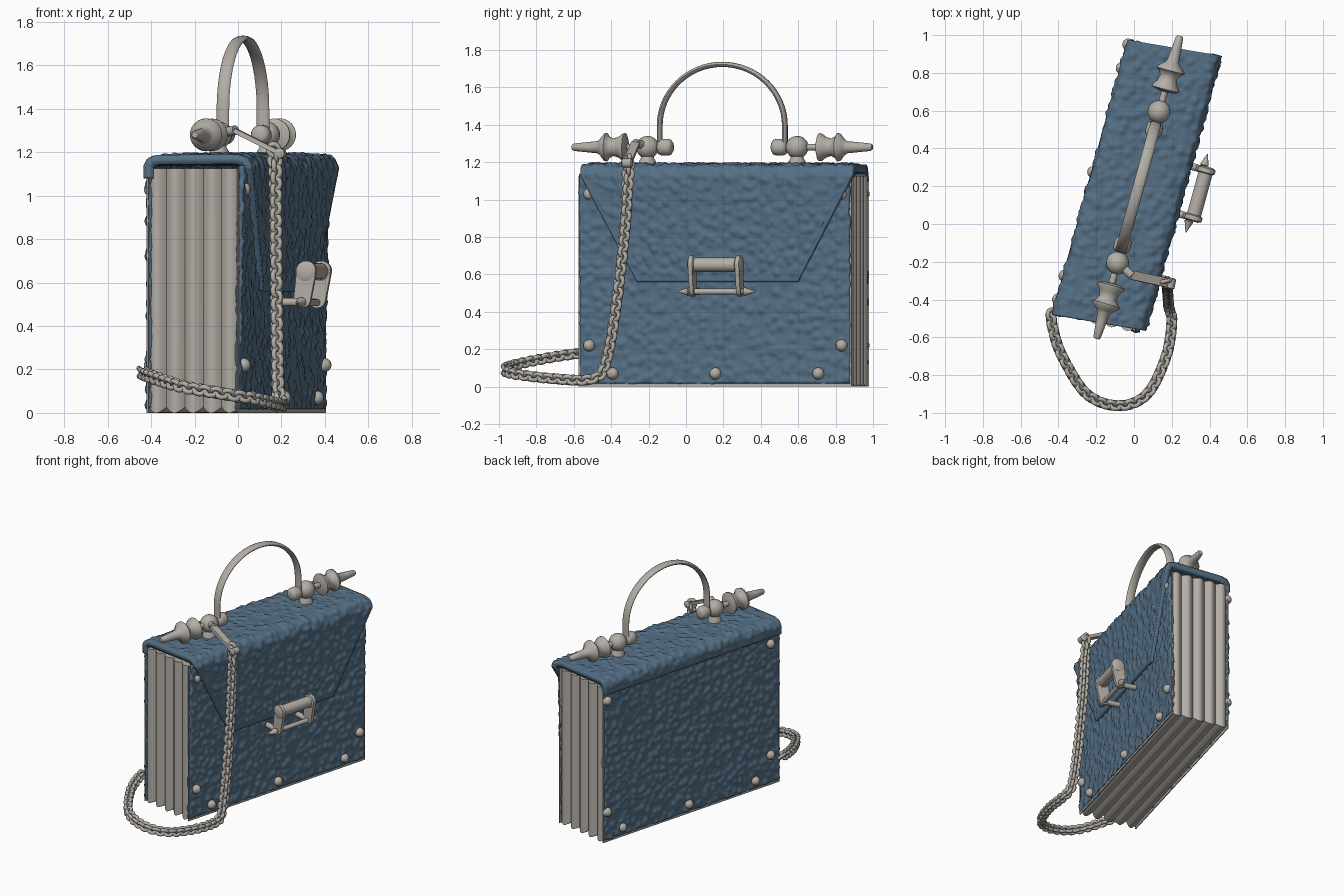
import bpy, bmesh, math
from mathutils import Vector, Matrix, noise

if "Cube" in bpy.data.objects:
    bpy.data.objects.remove(bpy.data.objects["Cube"])

TH = math.radians(15.4)
# local frame of the bag: X = towards the flap side, Y = along the bag, Z = up
FRAME = Matrix.Translation((-0.008, 0.2025, 0)) @ Matrix.Rotation(-TH, 4, 'Z')


def material(name, rgb):
    m = bpy.data.materials.new(name)
    m.diffuse_color = (*rgb, 1)
    m.use_nodes = True
    m.node_tree.nodes["Principled BSDF"].inputs["Base Color"].default_value = m.diffuse_color
    return m


BLUE = material("slate_blue_leather", (0.09, 0.16, 0.235))
BONE = material("bone_grey", (0.45, 0.42, 0.38))


def add(name, verts, faces, mat, world=False, angle=45):
    me = bpy.data.meshes.new(name)
    me.from_pydata([tuple(v) for v in verts], [], faces)
    me.materials.append(mat)
    ob = bpy.data.objects.new(name, me)
    bpy.context.collection.objects.link(ob)
    if not world:
        ob.matrix_world = FRAME
    bpy.ops.object.select_all(action='DESELECT')
    ob.select_set(True)
    bpy.context.view_layer.objects.active = ob
    bpy.ops.object.shade_smooth_by_angle(angle=math.radians(angle))
    return ob


def loft(name, rings, mat, world=False, angle=45):
    """Skin a list of equal rings and cap the ends."""
    n, m = len(rings[0]), len(rings)
    verts = [v for r in rings for v in r]
    faces = [(i * n + j, i * n + (j + 1) % n, (i + 1) * n + (j + 1) % n, (i + 1) * n + j)
             for i in range(m - 1) for j in range(n)]
    faces += [tuple(range(n))[::-1], tuple(range((m - 1) * n, m * n))]
    ob = add(name, verts, faces, mat, world, angle)
    bm = bmesh.new()
    bm.from_mesh(ob.data)
    bmesh.ops.recalc_face_normals(bm, faces=bm.faces)
    bm.to_mesh(ob.data)
    bm.free()
    return ob


def lathe(name, profile, origin, axis, mat=BONE, n=20, world=False):
    """Revolve (distance along axis, radius) pairs around an axis."""
    q = Vector((0, 0, 1)).rotation_difference(Vector(axis))
    rings = [[Vector(origin) + q @ Vector((r * math.cos(2 * math.pi * k / n), r * math.sin(2 * math.pi * k / n), t))
              for k in range(n)] for t, r in profile]
    return loft(name, rings, mat, world=world)


def ball(name, centre, r, axis=(0, 0, 1), n=18):
    prof = [(-r * math.cos(math.pi * k / 10), max(r * math.sin(math.pi * k / 10), 0.0005)) for k in range(11)]
    return lathe(name, prof, centre, axis, n=n)


def sheet(name, f, nu, nv, margin=0.0, thick=0.025):
    """Scaly leather sheet; f(u,v) gives a point, du x dv points outward."""
    e, verts = 1e-3, []
    for j in range(nv + 1):
        for i in range(nu + 1):
            u, v = i / nu, j / nv
            p = f(u, v)
            n = (f(min(u + e, 1), v) - f(max(u - e, 0), v)).cross(f(u, min(v + e, 1)) - f(u, max(v - e, 0))).normalized()
            d = noise.voronoi(p / 0.046)[0][0]
            edge = min(u, 1 - u, v, 1 - v)
            bump = max(0, 1 - 1.5 * d) if edge >= margin else 0.15
            verts.append(p + n * 0.016 * bump)
    w = nu + 1
    faces = [(j * w + i, j * w + i + 1, (j + 1) * w + i + 1, (j + 1) * w + i) for j in range(nv) for i in range(nu)]
    ob = add(name, verts, faces, BLUE, angle=60)
    s = ob.modifiers.new("thickness", 'SOLIDIFY')
    s.thickness, s.offset = thick, -1
    return ob


# pleated body: five rounded folds that wrap both ends and the bottom, with thin rims
SKEW = 0.05
rings = []
for k in range(81):
    s = k / 80
    w = 0.0 if s < 0.02 or s > 0.98 else 0.026 * (1 - abs(math.sin(5 * math.pi * s)))
    b = -0.216 + 0.432 * s
    o = SKEW * b
    rings.append([(b, o - 0.757 + w, w), (b, o + 0.757 - w, w), (b, o + 0.757 - w, 1.125), (b, o - 0.757 + w, 1.125)])
loft("pleated_body", rings, BONE, angle=60)

# scaly panels and flap
sheet("front_panel", lambda u, v: Vector((0.217 + 0.022 * v * v, 0.011 - 0.748 + 1.496 * u, 0.018 + 1.12 * v)), 140, 104)
sheet("back_panel", lambda u, v: Vector((-0.217, -0.011 - 0.748 + 1.496 * v, 0.018 + 1.12 * u)), 104, 140)

PROF = [Vector(p) for p in [(-0.228, 1.08), (-0.228, 1.14), (-0.21, 1.172), (-0.17, 1.185), (0.2, 1.188),
                            (0.25, 1.175), (0.272, 1.13), (0.243, 0.56)]]
LEN = [(PROF[i + 1] - PROF[i]).length for i in range(len(PROF) - 1)]


def flap_point(u, v):
    d = u * sum(LEN)
    for i, l in enumerate(LEN):
        if d <= l or i == len(LEN) - 1:
            break
        d -= l
    p = PROF[i].lerp(PROF[i + 1], min(d / l, 1))
    t = max(0, (1.13 - p.y) / 0.57) if p.x > 0 else 0
    half = 0.755 - 0.31 * t
    return Vector((p.x, 0.006 + 0.1 * p.x + half * (2 * v - 1), p.y))


sheet("flap", flap_point, 104, 140, margin=0.02, thick=0.045)

# studs on both panels
for side, b in (("front", 0.225), ("back", -0.22)):
    for a, z in ((-0.7, 0.22), (0.7, 0.22), (-0.57, 0.07), (0, 0.07), (0.57, 0.07), (-0.7, 1.03), (0.7, 1.03)):
        ball(side + "_stud", (b, a + 0.015, z), 0.032, n=14)

# handle posts, spindles and knobs, mirrored about the middle
SPINDLE = [(0.40, 0.018), (0.525, 0.018), (0.528, 0.045), (0.538, 0.075), (0.55, 0.074), (0.575, 0.055), (0.605, 0.047),
           (0.63, 0.06), (0.64, 0.076), (0.652, 0.074), (0.675, 0.045), (0.69, 0.033), (0.75, 0.027), (0.822, 0.02),
           (0.832, 0.014)]
BX, BZ = 0.032, 1.28
for s in (-1, 1):
    ball("handle_ball", (BX, s * 0.415, BZ), 0.061, (0, s, 0))
    lathe("handle_foot", [(1.17, 0.045), (1.205, 0.045), (1.22, 0.035), (1.26, 0.03)], (BX, s * 0.415, 0), (0, 0, 1))
    lathe("spindle", SPINDLE, (BX, 0, BZ), (0, s, 0), n=24)
    lathe("handle_knob", [(0.275, 0.025), (0.285, 0.04), (0.30, 0.045), (0.335, 0.045), (0.352, 0.038), (0.36, 0.02),
                          (0.40, 0.02)], (BX, 0, BZ), (0, s, 0))

# arched handle: flat rounded band
sec = [(0.014 * math.cos(k * math.pi / 6), 0.03 * math.sin(k * math.pi / 6)) for k in range(12)]
path = [(1, 0, 1.27), (1, 0, 1.33)] + [(math.cos(math.pi * k / 32), math.sin(math.pi * k / 32), 1.395) for k in range(33)]
path += [(-1, 0, 1.33), (-1, 0, 1.27)]
loft("arched_handle", [[(BX + w, (0.347 + r) * c, z + (0.328 + r) * sn) for r, w in sec] for c, sn, z in path], BONE)

# clasp: roller, two side plates, lower pin with pointed ends, two mounting rods
CA = 0.052
lathe("clasp_roller", [(-0.15, 0.03), (-0.142, 0.046), (-0.118, 0.046), (-0.113, 0.038), (0.113, 0.038),
                       (0.118, 0.046), (0.142, 0.046), (0.15, 0.03)], (0.355, CA, 0.652), (0, 1, 0))
lathe("clasp_pin", [(-0.216, 0.002), (-0.17, 0.018), (-0.155, 0.024), (-0.15, 0.016), (0.15, 0.016), (0.155, 0.024),
                    (0.17, 0.018), (0.216, 0.002)], (0.338, CA, 0.508), (0, 1, 0))
outline = [(0.358 + 0.046 * math.cos(t), 0.655 + 0.046 * math.sin(t)) for t in [math.radians(-8 + 22 * k) for k in range(9)]]
outline += [(0.338 + 0.04 * math.cos(t), 0.522 + 0.04 * math.sin(t)) for t in [math.radians(172 + 22 * k) for k in range(9)]]
for s in (-1, 1):
    loft("clasp_plate", [[(b, CA + s * 0.13 + d, z) for b, z in outline] for d in (-0.011, 0.011)], BONE)
    lathe("clasp_mount", [(0.21, 0.019), (0.33, 0.019)], (0, CA + s * 0.13, 0.51), (1, 0, 0))

# strap from the near ball over the top edge, with the ring holding the chain
p0, p1 = Vector((-0.015, -0.27, 1.30)), Vector((0.195, -0.315, 1.195))
side, up = Vector((0.2, 0.98, 0)) * 0.024, Vector((0.42, 0, 0.9)) * 0.011
loft("chain_strap", [[p + side + up, p - side + up, p - side - up, p + side - up] for p in (p0, p1)], BONE, world=True)
lathe("strap_pin", [(0, 0.022), (0.11, 0.022)], (-0.09, -0.2, 1.285), (0.7, -0.65, 0.15), world=True)
lathe("strap_end", [(-0.03, 0.015), (-0.024, 0.024), (0.024, 0.024), (0.03, 0.015)], p1, (0.2, 0.98, 0), world=True)

# chain: path smoothed with a Catmull-Rom spline, then tilted oval links
PTS = [Vector(p) for p in [(0.165, -0.305, 1.21), (0.172, -0.31, 1.12), (0.175, -0.33, 0.8), (0.18, -0.385, 0.35),
                           (0.185, -0.44, 0.1), (0.2, -0.52, 0.038), (0.17, -0.7, 0.042), (0.07, -0.9, 0.065),
                           (-0.08, -0.962, 0.09), (-0.25, -0.9, 0.12), (-0.38, -0.7, 0.16), (-0.43, -0.55, 0.18),
                           (-0.44, -0.46, 0.19)]]
fine = []
for i in range(len(PTS) - 1):
    a, b, c, d = PTS[max(i - 1, 0)], PTS[i], PTS[i + 1], PTS[min(i + 2, len(PTS) - 1)]
    for k in range(60):
        t = k / 60
        fine.append(0.5 * (2 * b + (c - a) * t + (2 * a - 5 * b + 4 * c - d) * t * t + (3 * b - a - 3 * c + d) * t ** 3))
verts, faces, dist, count = [], [], 1.0, 0
NU, NV = 14, 7
for i in range(len(fine) - 1):
    dist += (fine[i + 1] - fine[i]).length
    if dist < 0.025:
        continue
    dist, count = 0.0, count + 1
    tan = (fine[i + 1] - fine[i]).normalized()
    rot = tan.to_track_quat('X', 'Z').to_matrix() @ Matrix.Rotation(math.radians(45 if count % 2 else -45), 3, 'X')
    base = len(verts)
    for u in range(NU):
        for v in range(NV):
            cu, cv = 2 * math.pi * u / NU, 2 * math.pi * v / NV
            r = 0.025 + 0.012 * math.cos(cv)
            verts.append(fine[i] + rot @ Vector((1.1 * r * math.cos(cu), r * math.sin(cu), 0.012 * math.sin(cv))))
            faces.append((base + u * NV + v, base + (u + 1) % NU * NV + v,
                          base + (u + 1) % NU * NV + (v + 1) % NV, base + u * NV + (v + 1) % NV))
add("chain", verts, faces, BONE, world=True, angle=80)
